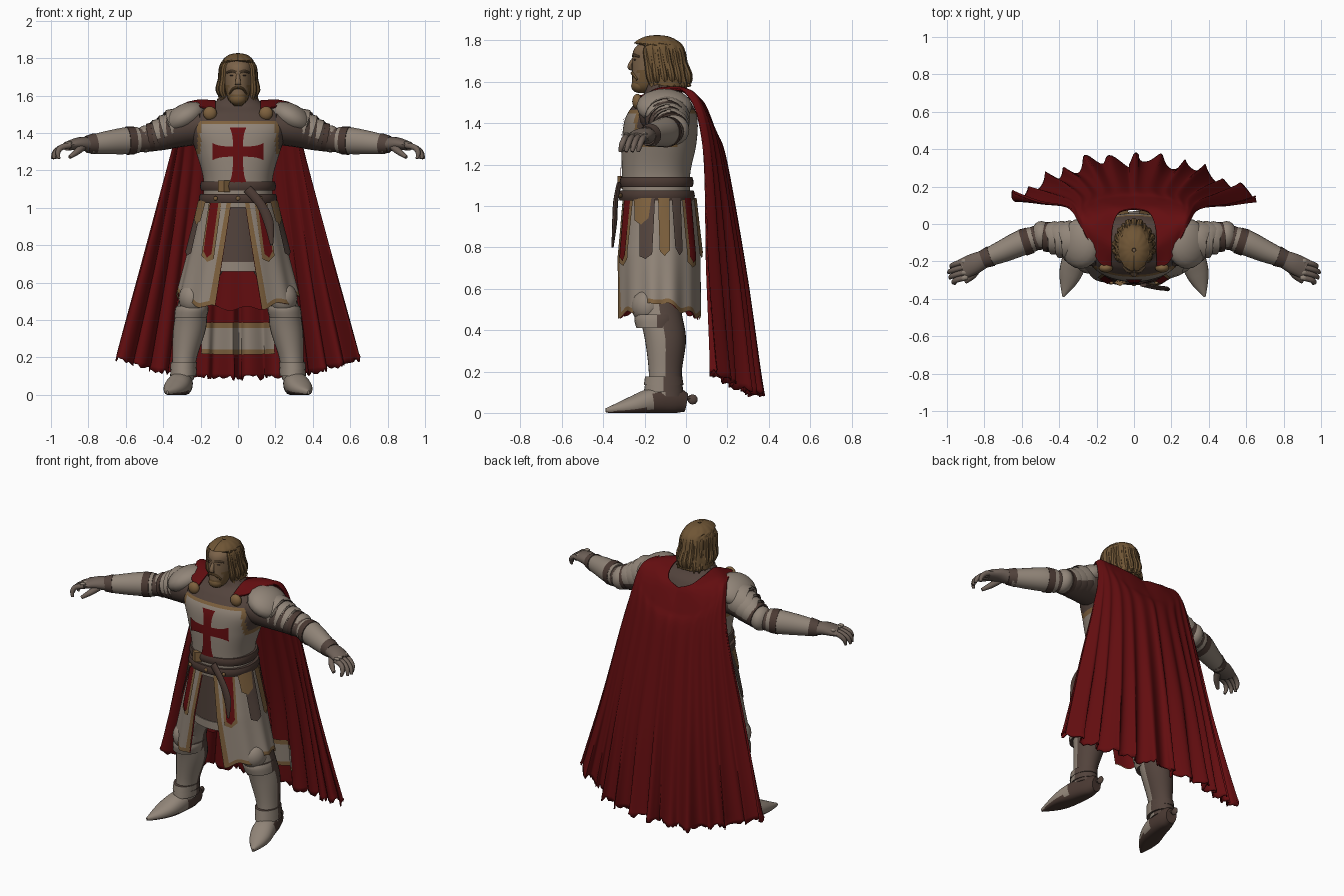
import bpy, bmesh, math, random
from mathutils import Vector, Matrix, Euler
from mathutils.bvhtree import BVHTree

if "Cube" in bpy.data.objects:
    bpy.data.objects.remove(bpy.data.objects["Cube"])
random.seed(4)
sin, cos, pi = math.sin, math.cos, math.pi

def mat(name, *c):
    m = bpy.data.materials.new(name)
    m.diffuse_color = (*c, 1)
    m.use_nodes = True
    m.node_tree.nodes["Principled BSDF"].inputs["Base Color"].default_value = m.diffuse_color
    return m

PLATE = mat("pale plate", .285, .235, .19)
MAIL = mat("brown mail", .085, .056, .045)
LEATHER = mat("dark leather", .07, .042, .033)
TAN = mat("tan trim", .21, .12, .048)
RED = mat("red cloth", .125, .004, .005)
HAIR = mat("brown hair", .16, .092, .036)
SKIN = mat("skin", .2, .125, .068)
GLOVE = mat("glove grey", .16, .122, .1)

def finish(name, bm, mats, mirror=False, thick=0, angle=40):
    bmesh.ops.recalc_face_normals(bm, faces=bm.faces)
    me = bpy.data.meshes.new(name)
    bm.to_mesh(me); bm.free()
    for m in mats:
        me.materials.append(m)
    me.polygons.foreach_set("use_smooth", [True] * len(me.polygons))
    me.set_sharp_from_angle(angle=math.radians(angle))
    ob = bpy.data.objects.new(name, me)
    bpy.context.collection.objects.link(ob)
    if mirror:
        md = ob.modifiers.new("mirror", 'MIRROR'); md.use_mirror_merge = False
    if thick:
        md = ob.modifiers.new("thickness", 'SOLIDIFY'); md.thickness = thick; md.offset = 0
    return ob

def cr(P, t):
    """smooth curve through points of any dimension"""
    n = len(P) - 1
    s = max(0, min(int(t * n), n - 1)); f = t * n - s
    a, b, c, d = P[max(s - 1, 0)], P[s], P[s + 1], P[min(s + 2, n)]
    return .5 * (2 * b + (c - a) * f + (2 * a - 5 * b + 4 * c - d) * f * f + (3 * b - a - 3 * c + d) * f ** 3)

def tube(name, pts, mats, n=16, k=4, flat=False, e=2, ref=(0, 1, 0), rule=None, mirror=False, floor=False):
    """loft through (x, y, z, radius along ref, radius across)"""
    P = [Vector(p) for p in pts]
    mats = mats if isinstance(mats, list) else [mats]
    bm = bmesh.new(); rings = []
    m = k * (len(P) - 1)
    for i in range(m + 1):
        t = i / m; q = cr(P, t)
        T = Vector((0, 0, 1)) if flat else (cr(P, min(1, t + .01)) - cr(P, max(0, t - .01))).to_3d().normalized()
        A = Vector(ref); A = (A - T * A.dot(T)).normalized(); B = T.cross(A)
        ring = []
        for j in range(n):
            c, s = cos(2 * pi * j / n), sin(2 * pi * j / n)
            v = Vector(q[:3]) + A * q[3] * math.copysign(abs(c) ** (2 / e), c) + B * q[4] * math.copysign(abs(s) ** (2 / e), s)
            if floor: v.z = max(v.z, 0)
            ring.append(bm.verts.new(v))
        rings.append(ring)
    for r, s in zip(rings, rings[1:]):
        for j in range(n):
            bm.faces.new((r[j], r[(j + 1) % n], s[(j + 1) % n], s[j]))
    bm.faces.new(rings[0]); bm.faces.new(rings[-1])
    bmesh.ops.recalc_face_normals(bm, faces=bm.faces)
    if rule:
        for f in bm.faces:
            f.material_index = rule(f.calc_center_median(), f.normal)
    return finish(name, bm, mats, mirror)

def grid(name, nu, nv, f, mats, rule=None, **kw):
    """sheet from a function of u in -1..1 and v in 0..1"""
    bm = bmesh.new()
    V = [[bm.verts.new(f(2 * i / nu - 1, j / nv)) for i in range(nu + 1)] for j in range(nv + 1)]
    for j in range(nv):
        for i in range(nu):
            fc = bm.faces.new((V[j][i], V[j][i + 1], V[j + 1][i + 1], V[j + 1][i]))
            if rule: fc.material_index = rule(2 * (i + .5) / nu - 1, (j + .5) / nv)
    return finish(name, bm, mats if isinstance(mats, list) else [mats], **kw)

def ball(name, loc, size, m, rot=(0, 0, 0), mirror=True, seg=20):
    bm = bmesh.new()
    bmesh.ops.create_uvsphere(bm, u_segments=seg, v_segments=seg // 2, radius=1,
                              matrix=Matrix.LocRotScale(Vector(loc), Euler(rot), Vector(size)))
    return finish(name, bm, [m], mirror)

# torso: pale surcoat, tan borders, mail at shoulders and neck
def torso_rule(c, n):
    d = max(c.z - 1.455, min(abs(c.x) - .207, c.z - 1.3))
    return 1 if d > .008 else 2 if d > -.008 else 0
torso = tube("torso", [(0, -.14, 1.0, .165, .19), (0, -.145, 1.15, .165, .185), (0, -.13, 1.3, .18, .225),
    (0, -.12, 1.42, .175, .265), (0, -.11, 1.5, .135, .235), (0, -.11, 1.55, .09, .14), (0, -.12, 1.61, .07, .08)],
    [PLATE, MAIL, TAN], n=80, k=10, flat=True, e=2.3, rule=torso_rule)
tree = BVHTree.FromPolygons([v.co for v in torso.data.vertices], [p.vertices[:] for p in torso.data.polygons])
def on_chest(x, z):
    return tree.ray_cast(Vector((x, -1, z)), Vector((0, 1, 0)))[0] - Vector((0, .006, 0))

# chest cross: four flared arms
for nm, dx, dz, ln in (("up", 0, 1, .13), ("down", 0, -1, .165), ("right", 1, 0, .135), ("left", -1, 0, .135)):
    def arm(u, v):
        w = u * (.027 + .018 * v ** 4)
        return on_chest(dx * ln * v + dz * w, 1.3 + dz * ln * v + dx * w)
    grid("cross_" + nm, 4, 8, arm, RED)

# skirt of the surcoat, open at the front
def skirt_pt(phi, t, off=0):
    hem = .54 - .08 * abs(cos(phi)) + .012 * sin(phi * 11)
    r = 1 + .025 * t * sin(12 * phi)
    return Vector(((.195 + .13 * t + off) * r * sin(phi), -.135 + (.172 + .032 * min(1, 2 * t) + off) * r * cos(phi), 1.05 + (hem - 1.05) * t))
def skirt(off):
    def f(u, v):
        return skirt_pt(u * (pi - math.asin((.035 + .09 * v) / (.2 + .12 * v))), v, off)
    return f
grid("skirt", 100, 24, skirt(0), [PLATE, TAN], lambda u, v: int(v > .955 or abs(u) > .96))
grid("skirt_lining", 100, 12, skirt(-.008), RED)
tube("mail_underskirt", [(0, -.14, .7, .15, .19), (0, -.14, 1.05, .15, .18)], MAIL, n=32, flat=True)
tube("underskirt_hem", [(0, -.14, .66, .155, .195), (0, -.14, .71, .155, .195)], PLATE, n=32, flat=True)
def strap(name, phi, w, t1, m, off=.012):
    def f(u, v):
        tip = t1 - .05 * abs(u)
        return skirt_pt(phi + u * w * (1 - .25 * v), .02 + tip * v, off)
    grid(name, 6, 10, f, m, mirror=True)
for i, (phi, w, t, m, trim) in enumerate(((2.5, .13, .54, RED, True), (1.85, .2, .57, MAIL, False), (1.42, .15, .54, TAN, False),
        (1.08, .13, .5, MAIL, False), (.68, .13, .56, RED, True), (.25, .14, .5, TAN, False))):
    if trim: strap(f"hanging_trim_{i}", phi, w + .07, t + .04, TAN, .008)
    strap(f"hanging_panel_{i}", phi, w, t, m, .014)
strap("hip_cloth", 1.98, .24, .24, TAN, .018)

# belts, buckle and loose belt end
for nm, z, g in (("upper_belt", 1.115, .0), ("lower_belt", 1.05, .006)):
    tube(nm, [(0, -.142, z - .024, .173 + g, .197 + g), (0, -.142, z, .179 + g, .203 + g), (0, -.142, z + .024, .173 + g, .197 + g)],
         LEATHER, n=48, k=2, flat=True, e=2.3)
tube("belt_buckle", [(-.075, -.312, 1.085, .02, .032), (-.075, -.312, 1.145, .02, .032)], TAN, n=4, k=1, flat=True)
tube("belt_end", [(.05, -.325, 1.1, .012, .025), (.12, -.34, 1.02, .012, .024), (.165, -.345, .92, .012, .026), (.18, -.355, .8, .005, .008)], LEATHER, n=8)
for i, x in enumerate((-.12, 0, .12)):
    ball(f"belt_stud_{i}", (x, -.325 + abs(x) * .08, 1.05), (.012, .008, .012), TAN, mirror=False, seg=10)

# legs: plate in front, mail behind
def leg_rule(c, n):
    return int(n.y > -.02)
tube("leg", [(.11, -.13, .92, .11, .09), (.165, -.13, .7, .115, .1), (.235, -.13, .52, .105, .078), (.258, -.1, .36, .1, .088),
     (.285, -.1, .2, .08, .066), (.297, -.1, .08, .085, .06)], [PLATE, MAIL], n=28, k=6, flat=True, rule=leg_rule, mirror=True)
ball("knee_plate", (.243, -.185, .515), (.075, .08, .085), PLATE)
tube("knee_lower_plate", [(.255, -.14, .41, .1, .086), (.248, -.14, .45, .11, .09), (.245, -.14, .475, .105, .085)],
     [PLATE, MAIL], n=24, flat=True, rule=leg_rule, mirror=True)
for i, z in enumerate((.12, .155)):
    tube(f"ankle_plate_{i}", [(.293, -.108, z - .02, .096, .07), (.29, -.108, z + .02, .09, .07)], [PLATE, MAIL], n=24, k=1,
         flat=True, rule=leg_rule, mirror=True)
tube("foot", [(.285, .0, .05, .045, .035), (.293, -.06, .06, .065, .052), (.312, -.17, .055, .062, .066), (.335, -.25, .036, .048, .064),
     (.356, -.32, .022, .03, .042), (.378, -.388, .012, .01, .006)], [PLATE, LEATHER], n=20, ref=(0, 0, 1), e=2.2,
     rule=lambda c, n: int(c.y > -.15 or n.z < -.5), mirror=True, floor=True)
tube("spur", [(.285, -.01, .075, .012, .012), (.283, .03, .068, .01, .01)], MAIL, n=8, ref=(0, 0, 1), mirror=True)
ball("spur_wheel", (.283, .032, .065), (.012, .025, .025), MAIL, seg=10)

# arms: mail sleeve, shoulder lames, elbow, forearm plates
tube("sleeve", [(.19, -.11, 1.44, .12, .1), (.3, -.1, 1.425, .11, .1), (.42, -.075, 1.385, .08, .08), (.5, -.07, 1.365, .068, .066),
     (.6, -.1, 1.355, .06, .06)], MAIL, n=20, mirror=True)
ball("shoulder_plate", (.285, -.105, 1.482), (.12, .135, .072), PLATE, (0, .5, 0))
for i, (x, z, r) in enumerate(((.335, 1.43, .106), (.375, 1.41, .096), (.415, 1.395, .086))):
    tube(f"upper_arm_plate_{i}", [(x - .03, -.095 + i * .008, z + .01, r - .006, r - .01), (x + .018, -.09 + i * .008, z - .006, r + .004, r - .003),
         (x + .024, -.09 + i * .008, z - .008, r - .01, r - .016)], [PLATE, MAIL], n=24, k=2, rule=lambda c, n: int(n.z < -.3), mirror=True)
ball("elbow_plate", (.495, -.06, 1.368), (.056, .076, .073), PLATE)
tube("elbow_strap", [(.45, -.07, 1.38, .08, .076), (.475, -.068, 1.375, .08, .076)], LEATHER, n=20, k=1, mirror=True)
tube("forearm_plate", [(.535, -.08, 1.362, .066, .07), (.6, -.1, 1.358, .069, .072), (.7, -.145, 1.348, .06, .062), (.79, -.182, 1.338, .048, .05)],
     PLATE, n=20, mirror=True)
tube("forearm_strap", [(.555, -.087, 1.36, .071, .074), (.595, -.1, 1.358, .073, .076)], LEATHER, n=20, k=1, mirror=True)
tube("glove_cuff", [(.765, -.172, 1.343, .056, .056), (.81, -.19, 1.338, .048, .046)], MAIL, n=18, k=2, mirror=True)
tube("palm", [(.79, -.182, 1.338, .045, .04), (.85, -.21, 1.342, .055, .035), (.915, -.24, 1.33, .055, .024)], GLOVE, n=16, mirror=True)
for i in range(4):
    y = -.197 - .029 * i
    reach = (.985, 1.0, .992, .965)[i]
    tube(f"finger_{i}", [(.895, y, 1.335, .016, .017), (.945, y - .014, 1.322, .015, .016), ((.945 + reach) / 2 + .008, y - .026, 1.295, .014, .014),
         (reach - .008, y - .034, 1.262, .008, .008)], GLOVE, n=10, mirror=True)
    ball(f"knuckle_plate_{i}", (.905, y - .003, 1.347), (.02, .015, .01), PLATE, seg=10)
tube("thumb", [(.83, -.23, 1.325, .02, .02), (.86, -.275, 1.3, .018, .018), (.9, -.31, 1.27, .01, .01)], GLOVE, n=10, ref=(0, 0, 1), mirror=True)

# cape: half cross-sections from neck to hem
ROWS = [[(0, .08, 1.49), (.08, .06, 1.52), (.115, -.02, 1.555), (.12, -.12, 1.57), (.12, -.225, 1.525)],
        [(0, .10, 1.45), (.12, .09, 1.49), (.2, .03, 1.55), (.235, -.04, 1.57), (.19, -.2, 1.535)],
        [(0, .14, 1.36), (.15, .13, 1.39), (.25, .09, 1.47), (.29, .05, 1.525), (.285, -.01, 1.55)],
        [(0, .19, 1.22), (.13, .18, 1.23), (.24, .155, 1.26), (.32, .12, 1.29), (.355, .08, 1.3)],
        [(0, .28, .66), (.17, .275, .66), (.31, .235, .68), (.42, .17, .7), (.515, .1, .72)],
        [(0, .345, .085), (.2, .335, .09), (.38, .28, .11), (.53, .2, .15), (.665, .135, .195)]]
ROWS = [[Vector(p) for p in r] for r in ROWS]
def cape_pt(u, v, jag=True):
    p = cr([cr(r, abs(u)) for r in ROWS], v)
    a = .03 * v ** 4
    p = p + Vector((a * .5 * cos(u * 41) * (abs(u) > .05), a * sin(u * 38 + 1) + a * .5 * sin(u * 17), 0))
    p.x = math.copysign(1, u) * p.x
    if jag and v > .999: p.z += random.uniform(-.01, .02)
    return p
grid("cape", 140, 60, cape_pt, RED, thick=.008, angle=60)
grid("cape_lining_band", 40, 12, lambda u, v: cape_pt(u * .26, .885 + .055 * v, False) - Vector((0, .014, 0)), [PLATE, TAN],
     lambda u, v: int(v < .15 or v > .85))
ball("cape_clasp", (.15, -.235, 1.505), (.037, .025, .037), TAN)

# head, face and beard
tube("head", [(0, -.205, 1.545, .025, .02), (0, -.19, 1.575, .068, .05), (0, -.165, 1.63, .095, .068), (0, -.145, 1.7, .115, .077),
     (0, -.14, 1.76, .11, .076), (0, -.135, 1.805, .06, .045)], [SKIN, HAIR], n=28, k=5, flat=True,
     rule=lambda c, n: int(c.z < 1.605 or (c.z < 1.66 and abs(c.x) > .05)))
tube("nose", [(0, -.25, 1.715, .01, .009), (0, -.268, 1.685, .012, .013), (0, -.268, 1.662, .012, .018), (0, -.255, 1.655, .008, .012)], SKIN, n=10, flat=True)
tube("brow", [(.01, -.256, 1.724, .006, .006), (.035, -.252, 1.73, .007, .007), (.06, -.228, 1.722, .005, .005)], SKIN, n=8, mirror=True)
ball("eye", (.031, -.246, 1.707), (.012, .008, .004), LEATHER, seg=10)
tube("moustache", [(0, -.26, 1.643, .009, .007), (.025, -.254, 1.636, .009, .007), (.045, -.235, 1.61, .006, .006)], HAIR, n=8, mirror=True)
ball("beard", (0, -.225, 1.58), (.045, .04, .034), HAIR, mirror=False)

# hair shell with an opening for the face, and loose locks
CAP = [Vector(c) for c in ((1.82, .01, .01, -.14), (1.81, .065, .05, -.14), (1.77, .12, .086, -.14), (1.7, .125, .095, -.13),
                           (1.63, .115, .1, -.11), (1.575, .11, .098, -.10))]
def hair(u, v):
    z, ry, rx, cy = cr(CAP, v)
    phi = u * (pi if v < .37 else 2.05)
    w = 1 + .02 * sin(13 * phi + 6 * v)
    return (rx * w * sin(phi), cy + ry * w * cos(phi), z)
grid("hair", 64, 24, hair, HAIR, thick=.012)
for i in range(15):
    phi = (i - 7) / 7 * 2.1
    s, c, o = sin(phi), cos(phi), random.uniform(-.012, .014)
    tube(f"hair_lock_{i}", [(.05 * s, -.14 + .065 * c, 1.803, .01, .01), (.086 * s, -.135 + .114 * c, 1.755, .014, .014), (.092 * s, -.125 + .118 * c, 1.69, .016, .016),
         ((.095 + o) * s, -.115 + (.118 + o) * c, 1.63, .018, .018), ((.092 - o) * s, -.105 + .118 * c, 1.59, .013, .013), ((.105 + o) * s, -.1 + .125 * c, 1.57 + o, .003, .003)], HAIR, n=8)
